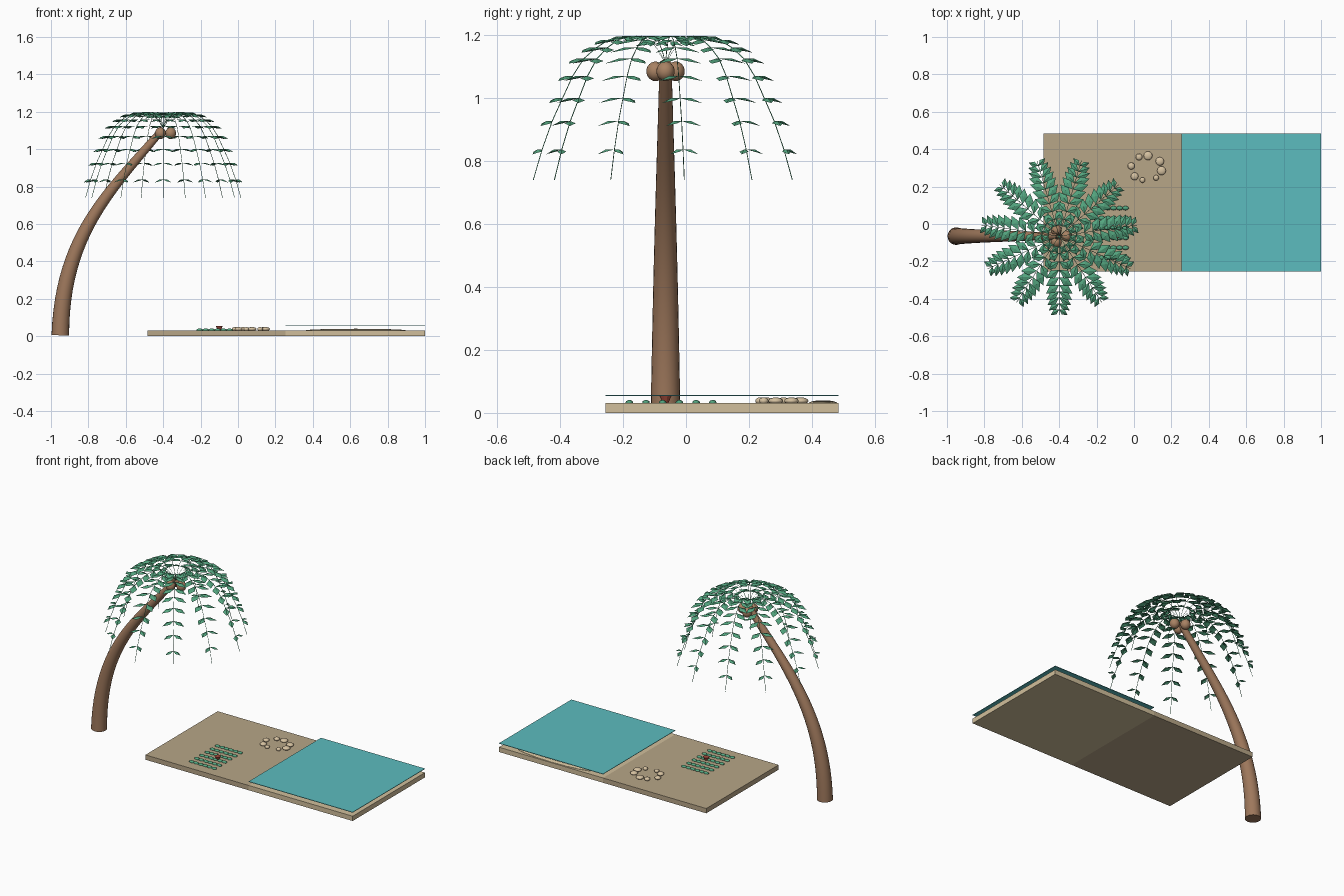
import bpy, bmesh, math
from mathutils import Vector, Matrix

cube = bpy.data.objects.get("Cube")
if cube:
    bpy.data.objects.remove(cube, do_unlink=True)


def lin(c):
    return c / 12.92 if c <= 0.04045 else ((c + 0.055) / 1.055) ** 2.4


def material(name, r, g, b):
    col = (lin(r), lin(g), lin(b), 1)
    m = bpy.data.materials.new(name)
    m.use_nodes = True
    m.diffuse_color = col
    bsdf = m.node_tree.nodes["Principled BSDF"]
    bsdf.inputs["Base Color"].default_value = col
    bsdf.inputs["Roughness"].default_value = 0.8
    return m


SAND = material("beach sand", 0.72, 0.65, 0.53)
BED = material("seabed sand", 0.82, 0.75, 0.61)
WATER = material("water teal", 0.36, 0.74, 0.75)
LEAF = material("leaf green", 0.33, 0.65, 0.50)
BARK = material("bark brown", 0.62, 0.47, 0.36)
NUT = material("coconut brown", 0.66, 0.51, 0.39)
STONE = material("pale stone", 0.84, 0.76, 0.63)
RED = material("bloom red", 0.65, 0.30, 0.24)


def finish(name, bm, mat, smooth=False):
    me = bpy.data.meshes.new(name)
    bm.to_mesh(me)
    bm.free()
    me.materials.append(mat)
    for p in me.polygons:
        p.use_smooth = smooth
    ob = bpy.data.objects.new(name, me)
    bpy.context.collection.objects.link(ob)
    return ob


def slab(name, lo, hi, mat):
    lo, hi = Vector(lo), Vector(hi)
    bm = bmesh.new()
    size = hi - lo
    bmesh.ops.create_cube(bm, size=1, matrix=Matrix.Translation((lo + hi) / 2)
                          @ Matrix.Diagonal((*size, 1)))
    return finish(name, bm, mat)


def blob(bm, pos, radii, seg=12):
    bmesh.ops.create_uvsphere(bm, u_segments=seg, v_segments=seg // 2 + 2, radius=1,
                              matrix=Matrix.Translation(pos) @ Matrix.Diagonal((*radii, 1)))


# Ground and water
Y0, Y1, MID = -0.255, 0.485, 0.255
slab("beach", (-0.485, Y0, 0), (MID, Y1, 0.031), SAND)
slab("seabed", (MID, Y0, 0), (1, Y1, 0.031), BED)
slab("water_surface", (MID, Y0, 0.054), (1, Y1, 0.057), WATER)
bm = bmesh.new()
blob(bm, (0.63, 0.435, 0.031), (0.27, 0.045, 0.009), 16)
finish("seabed_mound", bm, BED, True)

# Leaning trunk: rings swept along a curve in the xz plane
CX, CY = -0.4, -0.065
path = [Vector(p) for p in ((-0.95, CY, 0.005), (-0.94, CY, 0.55),
                            (-0.68, CY, 0.78), (CX, CY, 1.11))]
bm = bmesh.new()
rings, STEPS, SIDES = [], 24, 20
for i in range(STEPS + 1):
    t = i / STEPS
    a, b, c, d = path
    s = 1 - t
    pos = a * s**3 + b * 3 * s * s * t + c * 3 * s * t * t + d * t**3
    tan = ((b - a) * s * s + (c - b) * 2 * s * t + (d - c) * t * t).normalized()
    side = Vector((0, 1, 0)).cross(tan)
    r = 0.047 - 0.028 * t
    rings.append([bm.verts.new(pos + side * r * math.cos(k * math.tau / SIDES)
                               + Vector((0, r * math.sin(k * math.tau / SIDES), 0)))
                  for k in range(SIDES)])
for lo, hi in zip(rings, rings[1:]):
    for k in range(SIDES):
        j = (k + 1) % SIDES
        bm.faces.new((lo[k], lo[j], hi[j], hi[k]))
bm.faces.new(rings[0][::-1])
bm.faces.new(rings[-1])
bmesh.ops.recalc_face_normals(bm, faces=bm.faces)
trunk = finish("trunk", bm, BARK)
bpy.context.view_layer.objects.active = trunk
trunk.select_set(True)
bpy.ops.object.shade_smooth_by_angle()

# Three coconuts below the crown
bm = bmesh.new()
for x, y in ((-0.36, CY), (-0.415, CY - 0.032), (-0.415, CY + 0.032)):
    blob(bm, (x, y, 1.085), (0.029, 0.029, 0.031), 20)
finish("coconuts", bm, NUT, True)

# Frond stem profile as (radius, height)
STEM = [(0, 1.11), (0.025, 1.15), (0.055, 1.18), (0.09, 1.197), (0.135, 1.196),
        (0.18, 1.185), (0.22, 1.16), (0.26, 1.125), (0.295, 1.07), (0.327, 1.0),
        (0.36, 0.927), (0.392, 0.837), (0.42, 0.74)]


def leaflet(bm, r, z, side, half):
    """Kite-shaped leaflet sweeping outward and drooping at the tip."""
    out = Vector((0.55, side * 0.83, 0))
    across = Vector((-0.83 * side, 0.55, 0))
    length = half / 0.83
    base = Vector((r, 0, z))
    mid = base + out * length * 0.5
    wide = across * length * 0.27
    droop = Vector((0, 0, -0.012))
    tip = bm.verts.new(base + out * length + droop * 1.3)
    root, spine = bm.verts.new(base), bm.verts.new(mid)
    for s in (-1, 1):
        edge = bm.verts.new(mid + wide * s + droop * 0.6)
        loop = (root, edge, tip, spine)
        bm.faces.new((loop[0], loop[1], loop[3]))
        bm.faces.new((loop[3], loop[1], loop[2]))


def frond(name, angle):
    bm = bmesh.new()
    # Thin triangular stem
    prev = None
    for r, z in STEM:
        ring = [bm.verts.new((r + dx, dy, z + dx)) for dx, dy in
                ((0.001, 0), (-0.001, 0.0013), (-0.001, -0.0013))]
        if prev:
            for k in range(3):
                j = (k + 1) % 3
                bm.faces.new((prev[k], prev[j], ring[j], ring[k]))
        prev = ring
    # Paired leaflets, longest at mid-stem
    last = len(STEM) - 1
    for i in range(2, last):
        half = 0.03 + 0.042 * math.sin(math.pi * (i - 1) / (last - 1)) ** 0.8
        for side in (-1, 1):
            leaflet(bm, *STEM[i], side, half)
    bmesh.ops.recalc_face_normals(bm, faces=bm.faces)
    bm.transform(Matrix.Translation((CX, CY, 0)) @ Matrix.Rotation(angle, 4, "Z"))
    for f in bm.faces:
        f.normal_update()
        if f.normal.z < 0:
            f.normal_flip()
    return finish(name, bm, LEAF)


FRONDS = 11
for i in range(FRONDS):
    frond(f"frond_{i + 1}", -math.pi / 2 + i * math.tau / FRONDS)

# Ring of stones
bm = bmesh.new()
for x, y, r in ((-0.015, 0.31, 0.019), (0.027, 0.358, 0.018), (0.075, 0.365, 0.024),
                (0.138, 0.335, 0.023), (0.147, 0.285, 0.024), (0.118, 0.247, 0.015),
                (0.045, 0.235, 0.015), (0.003, 0.255, 0.021)):
    blob(bm, (x, y, 0.038), (r, r, 0.011))
finish("stone_ring", bm, STONE, True)

# Low planted rows with one red bloom
bm = bmesh.new()
for row in range(6):
    for k in range(6):
        blob(bm, (-0.205 + k * 0.032, -0.18 + row * 0.053, 0.033),
             (0.018, 0.012, 0.008), 8)
finish("plant_rows", bm, LEAF, True)
bm = bmesh.new()
bmesh.ops.create_cone(bm, cap_ends=True, segments=10, radius1=0.009, radius2=0.019,
                      depth=0.022, matrix=Matrix.Translation((-0.1, -0.065, 0.043)))
finish("red_bloom", bm, RED)
